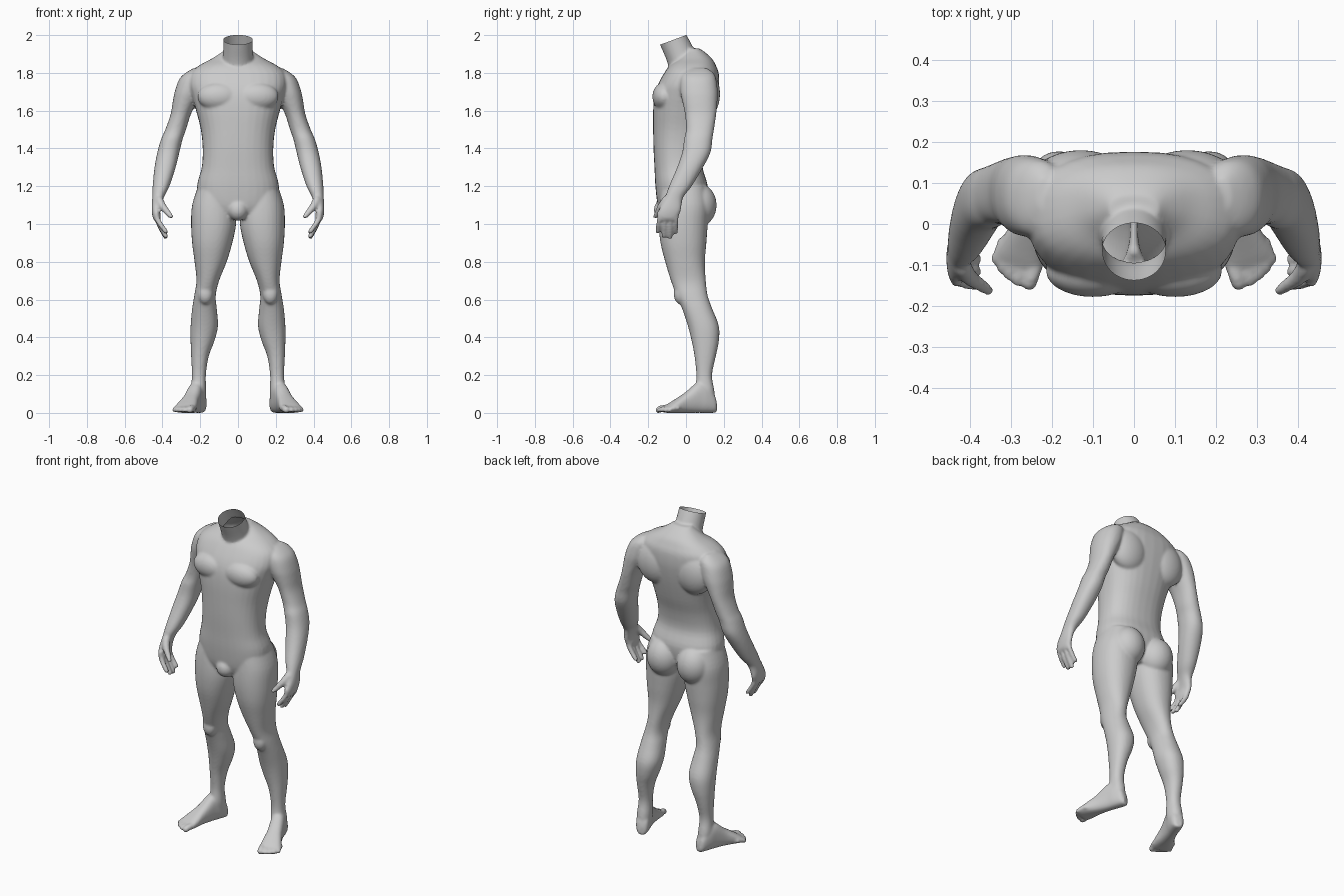
import bpy, bmesh, math
from mathutils import Vector, Matrix

if "Cube" in bpy.data.objects:
    bpy.data.objects.remove(bpy.data.objects["Cube"])

bm = bmesh.new()
SIDES = 32


def spow(a, e):
    return math.copysign(abs(a) ** e, a)


def catmull(a, b, c, d, t):
    return 0.5 * (2 * b + (c - a) * t + (2 * a - 5 * b + 4 * c - d) * t * t
                  + (3 * b - a - 3 * c + d) * t ** 3)


def loft(rings, power=2.2, steps=4):
    """Closed smooth skin over rings of (centre, half axis u, half axis v)."""
    fine = []
    n = len(rings)
    for i in range(n - 1):
        q = [rings[max(0, min(n - 1, i + k))] for k in (-1, 0, 1, 2)]
        for s in range(steps):
            fine.append([catmull(q[0][j], q[1][j], q[2][j], q[3][j], s / steps) for j in range(3)])
    fine.append(rings[-1])
    loops = []
    for c, u, v in fine:
        loop = []
        for k in range(SIDES):
            a = 2 * math.pi * k / SIDES
            p = c + u * spow(math.cos(a), 2 / power) + v * spow(math.sin(a), 2 / power)
            p.z = max(p.z, 0.0)
            loop.append(bm.verts.new(p))
        loops.append(loop)
    for a, b in zip(loops, loops[1:]):
        for k in range(SIDES):
            m = (k + 1) % SIDES
            bm.faces.new((a[k], a[m], b[m], b[k]))
    bm.faces.new(loops[0][::-1])
    bm.faces.new(loops[-1])


def stack(rows, power=2.2):
    """Horizontal sections given as z, x range, y range."""
    loft([(Vector(((x0 + x1) / 2, (y0 + y1) / 2, z)),
           Vector(((x1 - x0) / 2, 0, 0)), Vector((0, (y1 - y0) / 2, 0)))
          for z, x0, x1, y0, y1 in rows], power)


def digit(points, r0, r1):
    """Finger or toe: tapered tube with a rounded tip."""
    p = [Vector(q) for q in points]
    d = (p[-1] - p[0]).normalized()
    u = d.orthogonal().normalized()
    v = d.cross(u)
    rad = [r0 + (r1 - r0) * i / (len(p) - 1) for i in range(len(p))]
    p.append(p[-1] + d * r1 * 0.7)
    rad.append(r1 * 0.55)
    loft([(c, u * r, v * r) for c, r in zip(p, rad)], 2)


def muscle(centre, radii):
    bmesh.ops.create_uvsphere(bm, u_segments=32, v_segments=20, radius=1,
                              matrix=Matrix.Translation(centre) @ Matrix.Diagonal((*radii, 1)))


# leg
stack([(1.20, .03, .212, -.13, .10), (1.10, .012, .243, -.142, .12), (1.0, .010, .248, -.145, .115),
       (.90, .03, .243, -.135, .108), (.80, .06, .23, -.11, .10), (.70, .10, .22, -.08, .105),
       (.62, .118, .232, -.05, .115), (.55, .112, .243, -.02, .14), (.46, .106, .251, .01, .174),
       (.38, .125, .251, .03, .174), (.30, .155, .248, .045, .158), (.20, .17, .244, .055, .138),
       (.12, .168, .25, .05, .15), (.06, .17, .245, .07, .155)])
muscle((.172, -.03, .63), (.04, .035, .055))

# foot, along an outward pointing axis
axis = Vector((.078, -.22, 0)).normalized()
side = Vector((-axis.y, axis.x, 0))
foot = []
for y, w, h in [(.16, .018, .05), (.145, .035, .10), (.10, .042, .15), (.06, .042, .16), (0, .045, .11),
                (-.05, .055, .075), (-.09, .060, .048), (-.11, .052, .032)]:
    foot.append((Vector((.207 + (.12 - y) * .355, y, h / 2)), side * w, Vector((0, 0, h / 2))))
loft(foot, 2.5)
for i, (x, y) in enumerate([(.256, -.148), (.286, -.142), (.306, -.128), (.323, -.112), (.337, -.09)]):
    tip = Vector((x, y, .015))
    r = .018 if i == 0 else .0125
    digit([tip - axis * .06 + Vector((0, 0, .012)), tip - axis * .025 + Vector((0, 0, .009)), tip], r, r)

# arm and palm
stack([(1.825, .20, .235, .03, .11), (1.80, .17, .278, -.015, .145), (1.765, .17, .312, -.03, .16),
       (1.70, .19, .335, -.03, .168), (1.65, .215, .345, -.02, .166), (1.58, .25, .357, -.005, .16),
       (1.50, .275, .385, 0, .148), (1.45, .293, .407, -.01, .14), (1.38, .31, .427, -.02, .13),
       (1.30, .33, .442, -.047, .09), (1.20, .363, .452, -.09, .03), (1.14, .393, .454, -.112, -.015),
       (1.08, .412, .457, -.142, -.025), (1.04, .408, .453, -.152, -.038), (1.02, .412, .445, -.145, -.045)])

# fingers and thumb
for y0, y1, z in [(-.138, -.150, .96), (-.11, -.117, .935), (-.082, -.085, .93), (-.054, -.055, .955)]:
    m = (1.04 + z) / 2
    digit([(.432, y0, 1.06), (.428, y0, 1.03), (.412, (y0 + y1) / 2, m), (.382, y1, z)], .0165, .0125)
digit([(.42, -.10, 1.13), (.40, -.13, 1.095), (.372, -.15, 1.06), (.353, -.163, 1.038)], .024, .012)

# chest, shoulder blade and buttock
muscle((.10, -.115, 1.675), (.115, .063, .075))
muscle((.13, .105, 1.69), (.12, .075, .13))
muscle((.102, .065, 1.10), (.100, .097, .115))

# mirror the half body
dup = bmesh.ops.duplicate(bm, geom=bm.verts[:] + bm.edges[:] + bm.faces[:])
for v in dup["geom"]:
    if isinstance(v, bmesh.types.BMVert):
        v.co.x = -v.co.x

# torso and groin
stack([(z, -w, w, y0, y1) for z, w, y0, y1 in [
    (1.04, .10, -.13, .06), (1.10, .20, -.15, .10), (1.20, .217, -.162, .115), (1.30, .192, -.167, .088),
    (1.40, .187, -.172, .10), (1.50, .197, -.174, .13), (1.60, .222, -.174, .155), (1.68, .245, -.167, .17),
    (1.74, .26, -.148, .176), (1.80, .25, -.115, .173), (1.84, .205, -.085, .158),
    (1.875, .14, -.04, .138), (1.91, .085, -.01, .10), (1.93, .06, 0, .07)]], 2.4)
muscle((0, -.115, 1.075), (.055, .055, .058))

# neck, leaning forward
stack([(1.78, -.09, .09, -.08, .09), (1.86, -.082, .082, -.10, .07), (1.95, -.078, .078, -.138, .03),
       (2.07, -.08, .08, -.188, -.035)], 2)

bmesh.ops.recalc_face_normals(bm, faces=bm.faces[:])
mesh = bpy.data.meshes.new("headless_body")
bm.to_mesh(mesh)
bm.free()
body = bpy.data.objects.new("headless_body", mesh)
bpy.context.collection.objects.link(body)
bpy.context.view_layer.objects.active = body
body.select_set(True)

# fuse the parts into one soft skin
fuse = body.modifiers.new("fuse", 'REMESH')
fuse.mode = 'VOXEL'
fuse.voxel_size = .0075
soft = body.modifiers.new("soften", 'SMOOTH')
soft.factor = .5
soft.iterations = 6
for name in ("fuse", "soften"):
    bpy.ops.object.modifier_apply(modifier=name)

# slanted open cut at the neck
bm = bmesh.new()
bm.from_mesh(body.data)
bmesh.ops.bisect_plane(bm, geom=bm.verts[:] + bm.edges[:] + bm.faces[:], plane_co=(0, 0, 2),
                       plane_no=Vector((0, -.37, 1)).normalized(), clear_outer=True)
bm.to_mesh(body.data)
bm.free()
low = min(v.co.z for v in body.data.vertices)
body.data.transform(Matrix.Translation((0, 0, -low)))
bpy.ops.object.shade_smooth()
